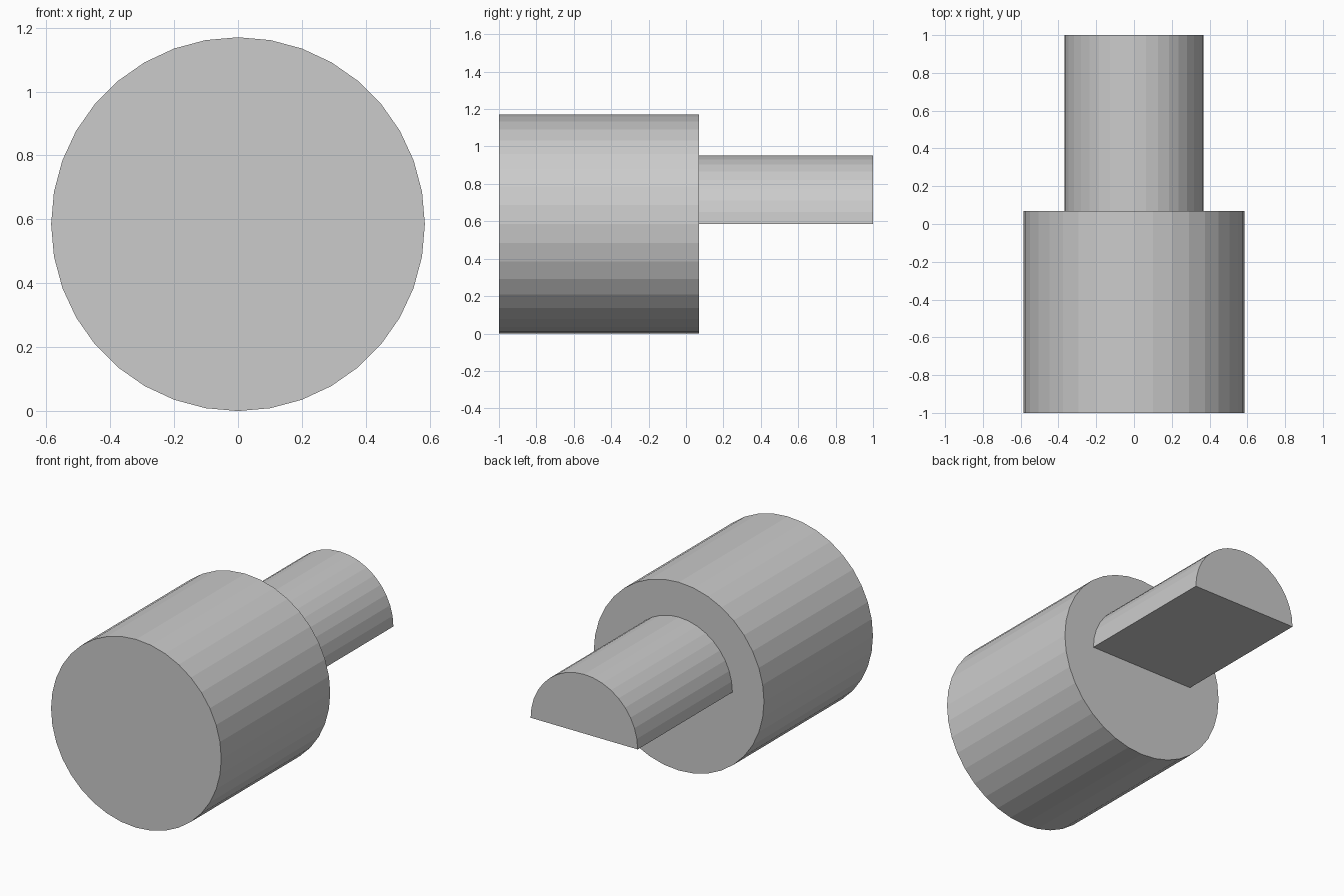
import bpy
import bmesh
from math import sin, cos, pi

cube = bpy.data.objects.get("Cube")
if cube:
    bpy.data.objects.remove(cube, do_unlink=True)

BODY_RADIUS = 0.585
SHAFT_RADIUS = 0.368
SHOULDER_Y = 0.07
STEP = pi / 18  # facet angle shared by both parts

grey = bpy.data.materials.new("light_grey")
grey.use_nodes = True
grey.diffuse_color = (0.6, 0.6, 0.6, 1)
grey.node_tree.nodes["Principled BSDF"].inputs["Base Color"].default_value = (0.6, 0.6, 0.6, 1)


def extruded_arc(name, radius, points, y_front, y_back):
    """Extrude an arc profile, closed by its chord, along y."""
    bm = bmesh.new()
    profile = [bm.verts.new((radius * cos(i * STEP), y_front,
                             BODY_RADIUS + radius * sin(i * STEP)))
               for i in range(points)]
    face = bm.faces.new(profile)
    extruded = bmesh.ops.extrude_face_region(bm, geom=[face], use_keep_orig=True)
    moved = [v for v in extruded["geom"] if isinstance(v, bmesh.types.BMVert)]
    bmesh.ops.translate(bm, verts=moved, vec=(0, y_back - y_front, 0))
    bmesh.ops.recalc_face_normals(bm, faces=bm.faces)
    mesh = bpy.data.meshes.new(name)
    bm.to_mesh(mesh)
    bm.free()
    mesh.materials.append(grey)
    obj = bpy.data.objects.new(name, mesh)
    bpy.context.collection.objects.link(obj)
    return obj


# Full round body at the front
extruded_arc("round_body", BODY_RADIUS, 36, -1, SHOULDER_Y)
# Half-round shaft with a flat underside on the body's axis
extruded_arc("half_round_shaft", SHAFT_RADIUS, 19, SHOULDER_Y, 1)
